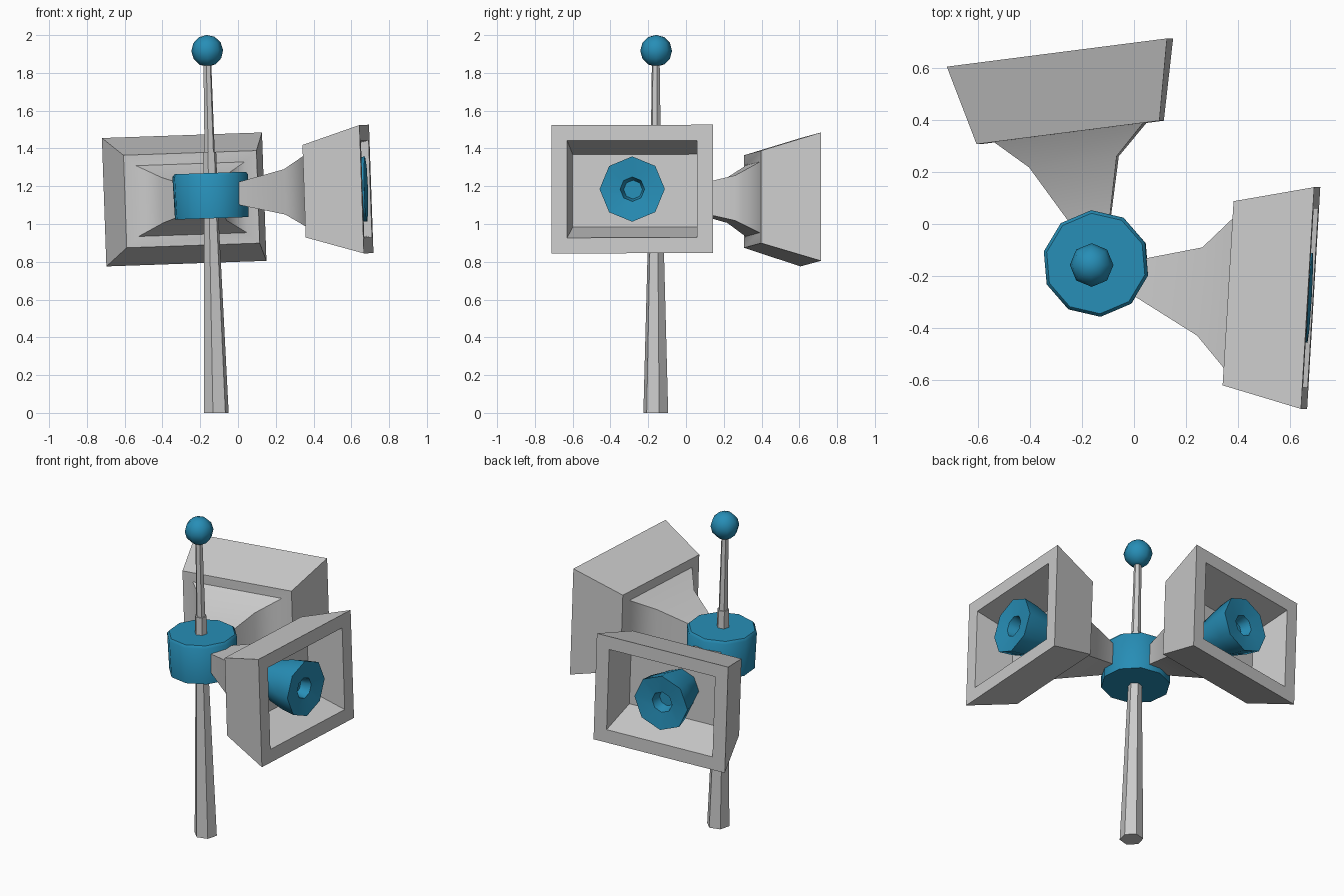
import bpy, bmesh, math
from mathutils import Matrix, Vector

if "Cube" in bpy.data.objects:
    bpy.data.objects.remove(bpy.data.objects["Cube"])

blue = bpy.data.materials.new("blue_paint")
blue.diffuse_color = (0.02, 0.27, 0.47, 1)
blue.use_nodes = True
blue.node_tree.nodes["Principled BSDF"].inputs["Base Color"].default_value = blue.diffuse_color
TILT = Matrix.Rotation(math.radians(-2), 4, 'Y')


def finish(name, bm, mat=None, matrix=Matrix()):
    bmesh.ops.recalc_face_normals(bm, faces=bm.faces)
    me = bpy.data.meshes.new(name)
    bm.to_mesh(me)
    bm.free()
    ob = bpy.data.objects.new(name, me)
    bpy.context.collection.objects.link(ob)
    ob.matrix_world = matrix
    if mat:
        me.materials.append(mat)
    bpy.ops.object.select_all(action='DESELECT')
    ob.select_set(True)
    bpy.context.view_layer.objects.active = ob
    bpy.ops.object.shade_smooth_by_angle(angle=math.radians(46))
    return ob


def loft(name, rings, mat=None, matrix=Matrix()):
    """Skin a list of equal-length rings and cap both ends."""
    bm = bmesh.new()
    loops = [[bm.verts.new(p) for p in r] for r in rings]
    n = len(loops[0])
    for a, b in zip(loops, loops[1:]):
        for i in range(n):
            j = (i + 1) % n
            bm.faces.new((a[i], a[j], b[j], b[i]))
    bm.faces.new(loops[0])
    bm.faces.new(loops[-1])
    return finish(name, bm, mat, matrix)


def ngon(n, r, z, phase=0, cx=0, cy=0):
    return [(cx + r * math.cos(math.radians(phase) + math.tau * i / n),
             cy + r * math.sin(math.radians(phase) + math.tau * i / n), z) for i in range(n)]


def rect(x, w, h, shift=0):
    return [(x, shift + sy * w / 2, sz * h / 2) for sy, sz in ((-1, -1), (1, -1), (1, 1), (-1, 1))]


# Leaning tapered pole, with a collar step above the hub
pole = [(0.068, 0), (0.040, 1.03), (0.036, 1.38), (0.028, 1.38), (0.021, 1.88)]
loft("pole", [ngon(6, r, z, 15, -0.115 - 0.0255 * z, -0.16) for r, z in pole])

# Ball finial
bm = bmesh.new()
bmesh.ops.create_uvsphere(bm, u_segments=8, v_segments=6, radius=0.084)
ball = finish("top_ball", bm, blue, Matrix.Translation((-0.163, -0.158, 1.917)) @ TILT)
ball.data.shade_smooth()

# Ten-sided hub
hub = [(0.200, -0.12), (0.206, 0.105), (0.194, 0.12)]
loft("hub", [ngon(10, r, z, 23) for r, z in hub], blue,
     Matrix.Translation((-0.143, -0.152, 1.15)) @ TILT)


# Rectangular horn: bent neck, flared box, rim and recess; driver plug inside
def horn(side, centre, azimuth, skew):
    m = Matrix.Translation(centre) @ TILT @ Matrix.Rotation(math.radians(azimuth), 4, 'Z')
    loft(side + "_horn", [
        rect(-0.70, 0.12, 0.11, skew * 0.04),
        rect(-0.424, 0.34, 0.24),
        rect(-0.31, 0.58, 0.375),
        rect(-0.31, 0.71, 0.49),
        rect(0, 0.855, 0.68),
        rect(0, 0.69, 0.515),
        rect(-0.25, 0.66, 0.385)], None, m)
    plug = [(0.115, -0.255), (0.160, -0.09), (0.173, -0.002), (0.065, -0.015), (0.05, -0.08)]
    loft(side + "_driver", [ngon(8, r, z) for r, z in plug], blue,
         m @ Matrix.Rotation(math.radians(90), 4, 'Y'))


horn("right", (0.68, -0.285, 1.185), -3.4, 1)
horn("back", (-0.285, 0.66, 1.13), 97.3, -1)
